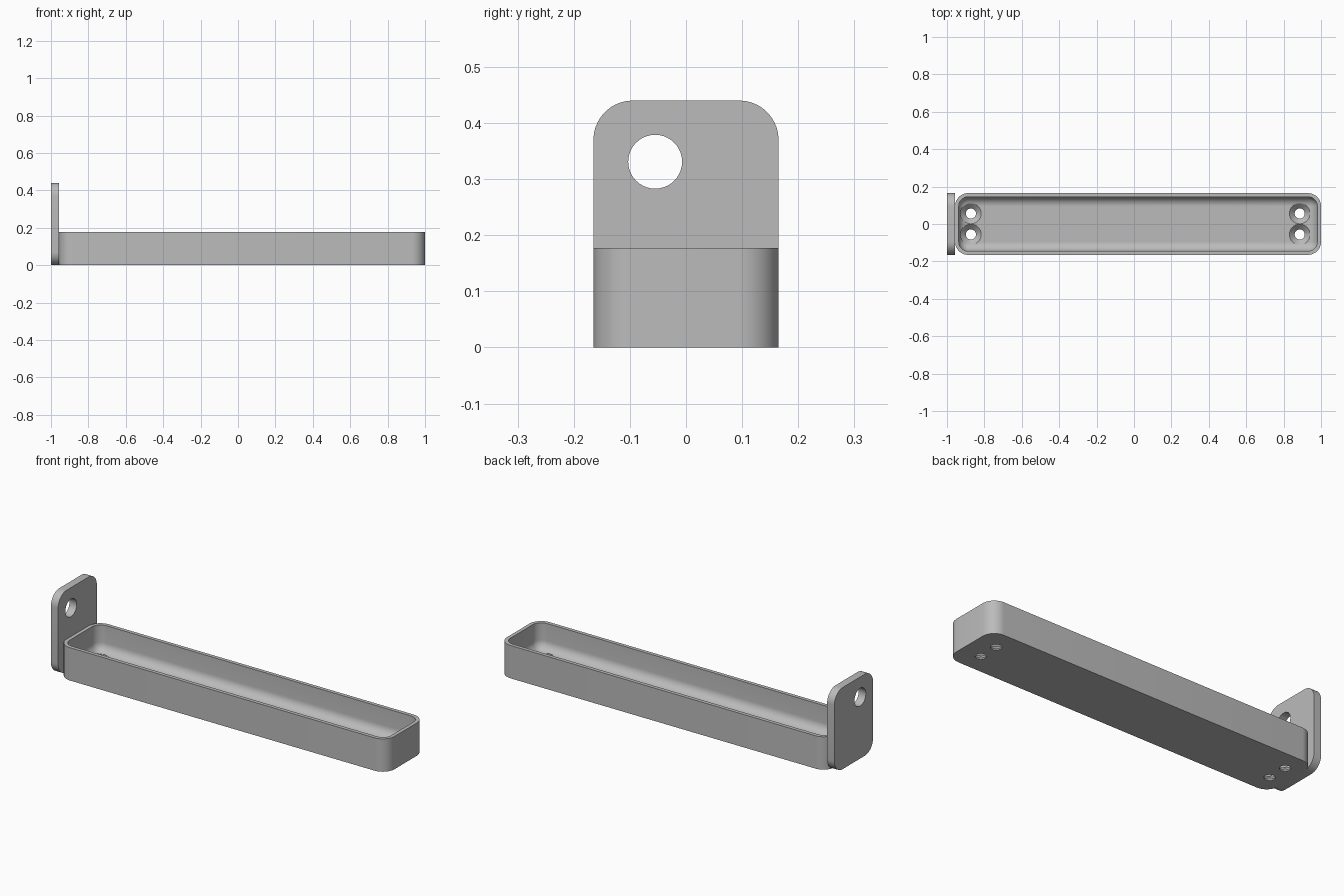
import bpy, bmesh, math
from mathutils import Matrix, Vector

cube = bpy.data.objects.get("Cube")
if cube:
    bpy.data.objects.remove(cube, do_unlink=True)

grey = bpy.data.materials.new("plain_grey")
grey.use_nodes = True
colour = (0.5, 0.5, 0.5, 1)
grey.diffuse_color = colour
grey.node_tree.nodes["Principled BSDF"].inputs["Base Color"].default_value = colour


def rounded_rect(hx, hy, r, steps=10):
    """Counter-clockwise outline of a rectangle with round corners."""
    pts = []
    for k, (sx, sy) in enumerate([(1, 1), (-1, 1), (-1, -1), (1, -1)]):
        for i in range(steps + 1):
            a = math.pi / 2 * (k + i / steps)
            pts.append((sx * (hx - r) + r * math.cos(a), sy * (hy - r) + r * math.sin(a)))
    return pts


def loft(name, rings):
    """Closed solid through a series of 3D rings, capped at both ends."""
    bm = bmesh.new()
    loops = [[bm.verts.new(p) for p in ring] for ring in rings]
    for a, b in zip(loops, loops[1:]):
        for i in range(len(a)):
            j = (i + 1) % len(a)
            bm.faces.new((a[i], a[j], b[j], b[i]))
    bm.faces.new(loops[0][::-1])
    bm.faces.new(loops[-1])
    bmesh.ops.recalc_face_normals(bm, faces=bm.faces)
    mesh = bpy.data.meshes.new(name)
    bm.to_mesh(mesh)
    bm.free()
    mesh.materials.append(grey)
    obj = bpy.data.objects.new(name, mesh)
    bpy.context.collection.objects.link(obj)
    return obj


def turned(name, profile, matrix):
    """Round solid from (radius, height) pairs, placed by a matrix."""
    n = 40
    return loft(name, [[matrix @ Vector((r * math.cos(2 * math.pi * i / n),
                                         r * math.sin(2 * math.pi * i / n), z))
                        for i in range(n)] for r, z in profile])


def cut(obj, cutters):
    bpy.context.view_layer.objects.active = obj
    for c in cutters:
        mod = obj.modifiers.new("hole", "BOOLEAN")
        mod.operation, mod.solver, mod.object = "DIFFERENCE", "EXACT", c
        bpy.ops.object.modifier_apply(modifier=mod.name)
        bpy.data.objects.remove(c, do_unlink=True)


def smooth(obj):
    bpy.ops.object.select_all(action="DESELECT")
    obj.select_set(True)
    bpy.context.view_layer.objects.active = obj
    bpy.ops.object.shade_smooth_by_angle(angle=math.radians(30))


# Tray: outer wall, rim, inner wall and a filleted floor in one loft
CX, HX, HY, TOP, R = 0.0215, 0.9785, 0.165, 0.177, 0.07
WALL, FLOOR, FILLET = 0.02, 0.035, 0.049
levels = [(0, 0), (0, TOP), (WALL, TOP)]
for i in range(9):
    a = math.pi / 2 * i / 8
    levels.append((WALL + FILLET * (1 - math.cos(a)), FLOOR + FILLET * (1 - math.sin(a))))
tray = loft("tray", [[(CX + x, y, z) for x, y in rounded_rect(HX - d, HY - d, R - d)]
                     for d, z in levels])

# Countersunk screw holes near both ends
profile = [(0.027, -0.02), (0.027, 0.007), (0.055, FLOOR), (0.055, 0.1)]
cut(tray, [turned("screw_cutter", profile, Matrix.Translation((x, y, 0)))
           for x in (-0.872, 0.886) for y in (-0.056, 0.056)])
smooth(tray)

# Upright end plate with a round hanging hole
plate = loft("end_plate", [[(x, y, 0.22 + z) for y, z in rounded_rect(0.165, 0.22, 0.07)]
                           for x in (-1, -0.957)])
place = Matrix.Translation((-1, -0.055, 0.331)) @ Matrix.Rotation(math.pi / 2, 4, "Y")
cut(plate, [turned("hanging_cutter", [(0.048, -0.1), (0.048, 0.1)], place)])
smooth(plate)
